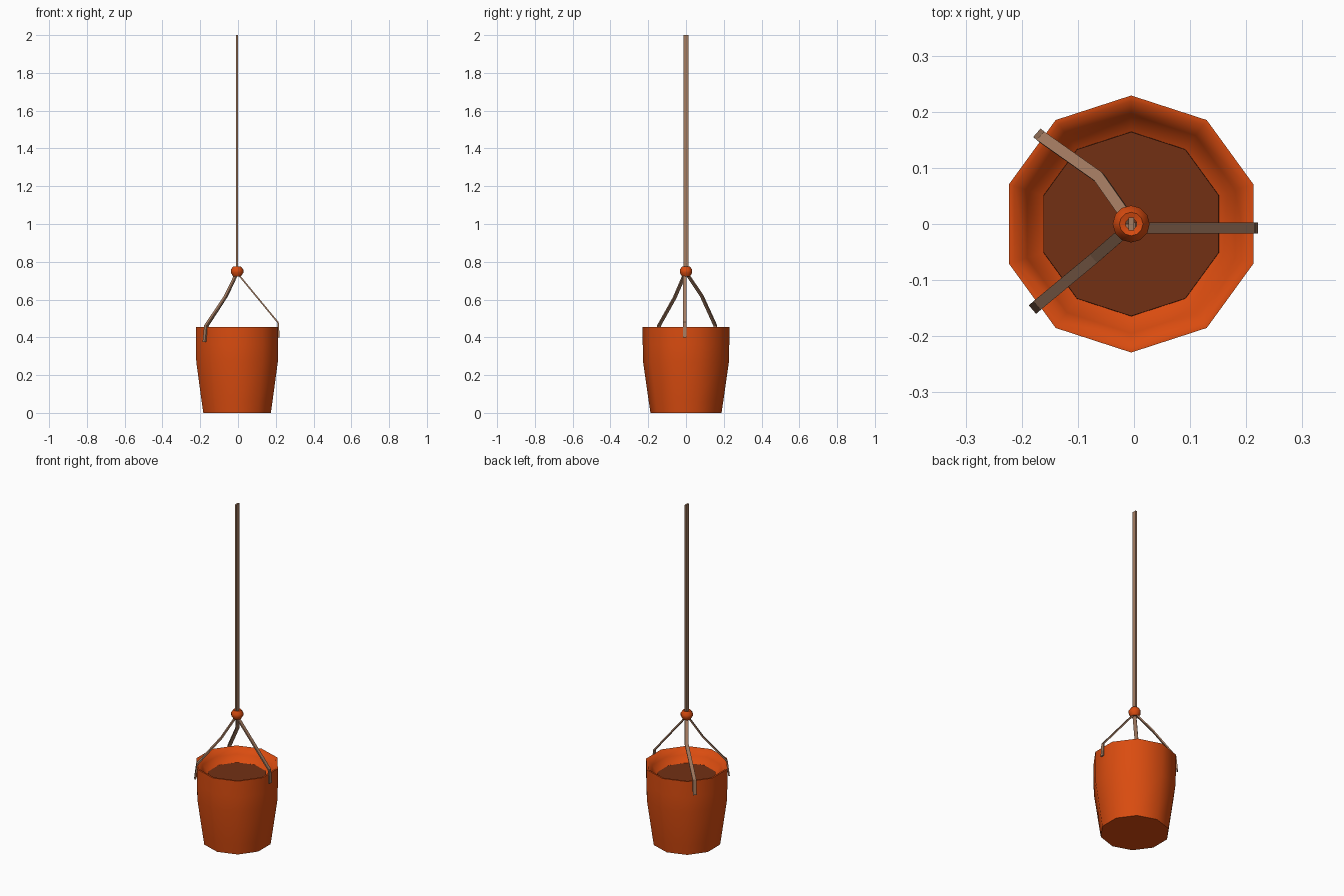
import bpy, bmesh, math
from mathutils import Vector

if "Cube" in bpy.data.objects:
    bpy.data.objects.remove(bpy.data.objects["Cube"])


def material(name, rgb):
    m = bpy.data.materials.new(name)
    m.diffuse_color = (*rgb, 1)
    m.use_nodes = True
    m.node_tree.nodes["Principled BSDF"].inputs["Base Color"].default_value = m.diffuse_color
    return m


ORANGE = material("orange glaze", (0.70, 0.072, 0.005))
SOIL = material("dark soil", (0.17, 0.03, 0.007))
LEATHER = material("tan leather", (0.37, 0.20, 0.12))
CX = -0.005  # axis of the pot and cord


def finish(name, bm, mat, angle=None):
    bmesh.ops.recalc_face_normals(bm, faces=bm.faces)
    me = bpy.data.meshes.new(name)
    bm.to_mesh(me)
    bm.free()
    ob = bpy.data.objects.new(name, me)
    bpy.context.collection.objects.link(ob)
    me.materials.append(mat)
    if angle:
        bpy.ops.object.select_all(action='DESELECT')
        ob.select_set(True)
        bpy.context.view_layer.objects.active = ob
        bpy.ops.object.shade_smooth_by_angle(angle=math.radians(angle))
    return ob


def lathe(name, profile, sides, mat, angle, loop=False, caps=False):
    """Revolve (radius, z) points; a corner points to +y."""
    bm = bmesh.new()
    rings = []
    for r, z in profile:
        rings.append([bm.verts.new((CX + r * math.cos(math.pi / 2 + i * math.tau / sides),
                                    r * math.sin(math.pi / 2 + i * math.tau / sides), z))
                      for i in range(sides)])
    pairs = list(zip(rings, rings[1:]))
    if loop:
        pairs.append((rings[-1], rings[0]))
    for a, b in pairs:
        for i in range(sides):
            j = (i + 1) % sides
            bm.faces.new((a[i], a[j], b[j], b[i]))
    if caps:
        bm.faces.new(rings[0])
        bm.faces.new(rings[-1])
    return finish(name, bm, mat, angle)


def strap(name, points, side, width=0.02, thick=0.008):
    """Flat band swept along points; side is the horizontal width direction."""
    bm = bmesh.new()
    pts = [Vector(p) for p in points]
    side = Vector(side).normalized()
    rings = []
    for i, p in enumerate(pts):
        d = (pts[min(i + 1, len(pts) - 1)] - pts[max(i - 1, 0)]).normalized()
        n = d.cross(side).normalized() * thick / 2
        s = side * width / 2
        rings.append([bm.verts.new(p + v) for v in (s + n, n - s, -s - n, s - n)])
    for a, b in zip(rings, rings[1:]):
        for i in range(4):
            j = (i + 1) % 4
            bm.faces.new((a[i], a[j], b[j], b[i]))
    bm.faces.new(rings[0])
    bm.faces.new(rings[-1])
    return finish(name, bm, LEATHER)


# Ten-sided pot with a thin rim and an inward-sloping lip
lathe("pot", [(0.188, 0), (0.197, 0.06), (0.227, 0.27), (0.229, 0.36), (0.229, 0.455),
              (0.219, 0.455), (0.195, 0.42), (0.162, 0.375)], 10, ORANGE, 60, caps=True)

# Soil filling the pot
lathe("soil", [(0.165, 0.372), (0.164, 0.384)], 10, SOIL, 40, caps=True)

# Bead gathering the straps
lathe("bead", [(0.010, 0.726), (0.021, 0.723), (0.033, 0.742), (0.033, 0.758),
               (0.021, 0.775), (0.010, 0.772)], 12, ORANGE, 50, loop=True)

# Long hanging cord
strap("hanging_cord", [(CX, 0, 0.73), (CX, 0, 2.0)], (0, 1, 0), 0.024, 0.01)

# Three straps from the bead down over the rim
strap("right_strap", [(0, -0.007, 0.735), (0.212, -0.007, 0.478), (0.217, -0.007, 0.40)], (0, 1, 0))
strap("front_left_strap", [(-0.008, -0.006, 0.735), (-0.07, -0.06, 0.61),
                           (-0.17, -0.143, 0.462), (-0.178, -0.15, 0.375)], (-0.65, 0.76, 0))
strap("back_left_strap", [(-0.008, 0.006, 0.735), (-0.062, 0.083, 0.62),
                          (-0.164, 0.155, 0.462), (-0.17, 0.16, 0.375)], (0.66, 0.75, 0))
